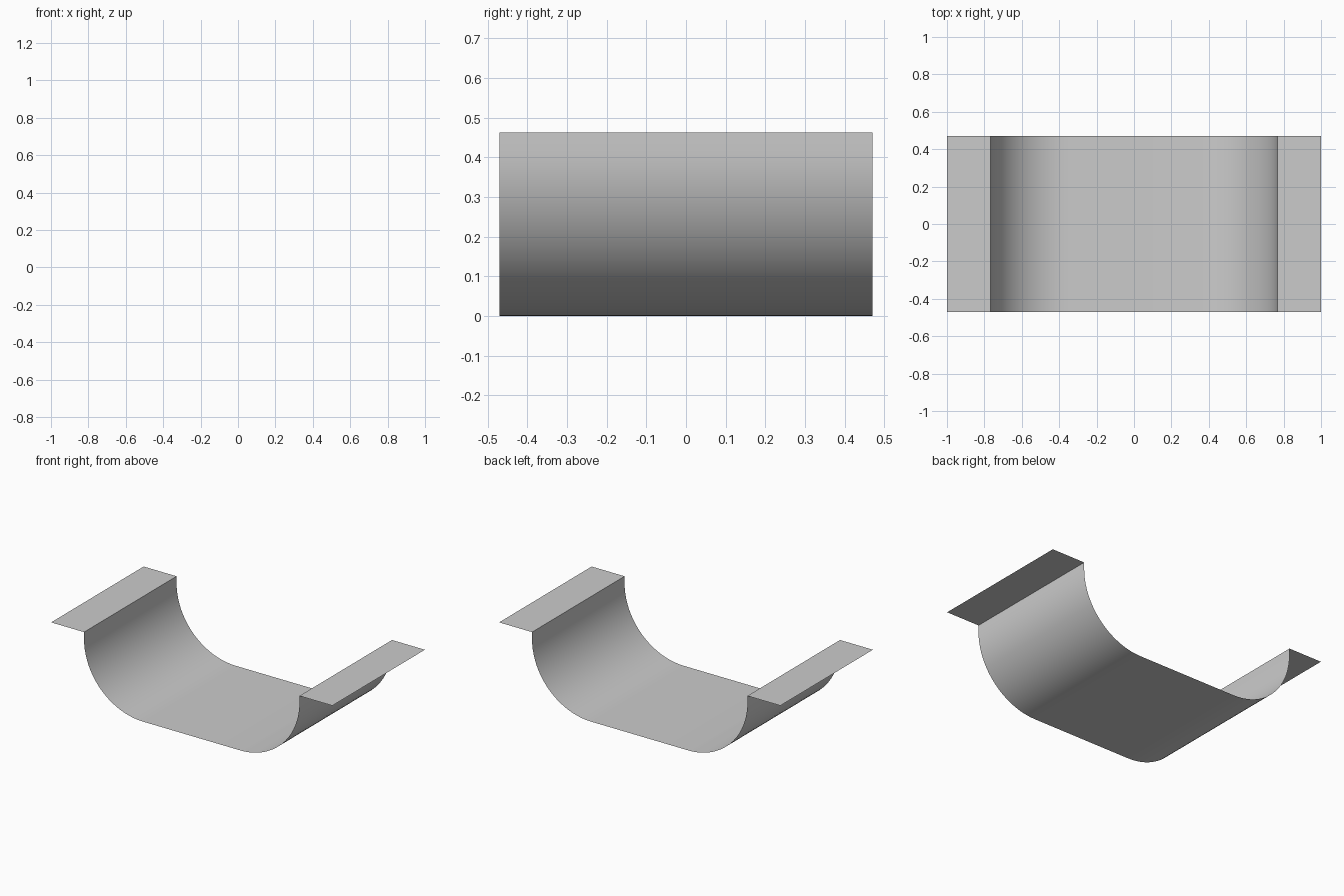
import bpy, bmesh
from math import sin, cos, pi, radians

if "Cube" in bpy.data.objects:
    bpy.data.objects.remove(bpy.data.objects["Cube"])

HALF_DEPTH = 0.47
TOP, WALL_X, RADIUS = 0.463, 0.766, 0.42
STEPS = 20

# Right half of the profile: floor, quarter arc, short wall, flat deck
cx = WALL_X - RADIUS
half = [(cx + RADIUS * sin(i / STEPS * pi / 2), RADIUS * (1 - cos(i / STEPS * pi / 2)))
        for i in range(STEPS + 1)]
half += [(WALL_X, TOP), (1.0, TOP)]
profile = [(-x, z) for x, z in reversed(half)] + half

# Thin sheet swept along y
bm = bmesh.new()
front = [bm.verts.new((x, -HALF_DEPTH, z)) for x, z in profile]
back = [bm.verts.new((x, HALF_DEPTH, z)) for x, z in profile]
for i in range(len(profile) - 1):
    bm.faces.new((front[i], front[i + 1], back[i + 1], back[i]))
mesh = bpy.data.meshes.new("half_pipe_ramp")
bm.to_mesh(mesh)
bm.free()

ramp = bpy.data.objects.new("half_pipe_ramp", mesh)
bpy.context.collection.objects.link(ramp)
bpy.context.view_layer.objects.active = ramp
ramp.select_set(True)
bpy.ops.object.shade_smooth_by_angle(angle=radians(30))
